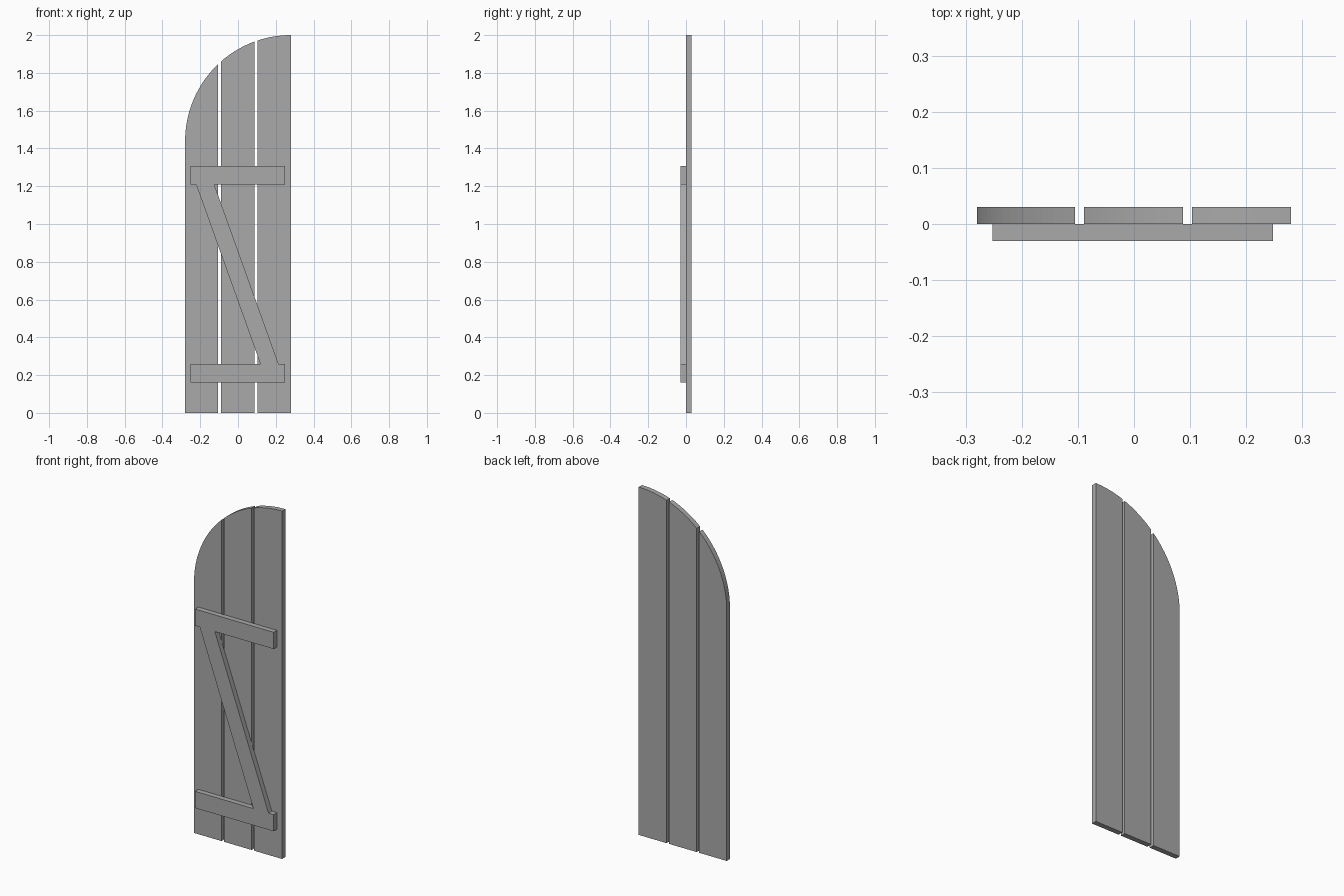
import bpy
import bmesh
import math

cube = bpy.data.objects.get("Cube")
if cube:
    bpy.data.objects.remove(cube, do_unlink=True)

GREY = (0.4, 0.4, 0.4, 1.0)
mat = bpy.data.materials.new("weathered grey")
mat.use_nodes = True
mat.diffuse_color = GREY
mat.node_tree.nodes["Principled BSDF"].inputs["Base Color"].default_value = GREY

HALF_WIDTH = 0.28
RADIUS = 2 * HALF_WIDTH
SPRING = 2.0 - RADIUS      # height where the arch begins
THICK = 0.03


def slab(name, outline, y_front):
    """Extrude an x/z outline backwards by the board thickness."""
    bm = bmesh.new()
    face = bm.faces.new([bm.verts.new((x, y_front, z)) for x, z in outline])
    grown = bmesh.ops.extrude_face_region(bm, geom=[face])
    moved = [v for v in grown["geom"] if isinstance(v, bmesh.types.BMVert)]
    bmesh.ops.translate(bm, verts=moved, vec=(0, THICK, 0))
    bmesh.ops.recalc_face_normals(bm, faces=bm.faces)
    mesh = bpy.data.meshes.new(name)
    bm.to_mesh(mesh)
    bm.free()
    mesh.materials.append(mat)
    obj = bpy.data.objects.new(name, mesh)
    bpy.context.collection.objects.link(obj)
    return obj


def arch_outline(x0, x1, steps=16):
    """Plank outline whose top follows the quarter-circle arch."""
    a0 = math.acos((HALF_WIDTH - x0) / RADIUS)
    a1 = math.acos((HALF_WIDTH - x1) / RADIUS)
    points = [(x0, 0), (x1, 0)]
    for i in range(steps + 1):
        a = a1 + (a0 - a1) * i / steps
        points.append((HALF_WIDTH - RADIUS * math.cos(a),
                       SPRING + RADIUS * math.sin(a)))
    return points


# Three vertical planks with narrow gaps
for name, x0, x1 in (("right_plank", -HALF_WIDTH, -0.105),
                     ("middle_plank", -0.089, 0.087),
                     ("left_plank", 0.103, HALF_WIDTH)):
    slab(name, arch_outline(x0, x1), 0)

# Two horizontal battens on the front
LEFT, RIGHT = -0.252, 0.248
for name, z0, z1 in (("lower_batten", 0.162, 0.258),
                     ("upper_batten", 1.21, 1.306)):
    slab(name, [(LEFT, z0), (RIGHT, z0), (RIGHT, z1), (LEFT, z1)], -THICK)

# Diagonal brace between the battens
slab("diagonal_brace", [(0.119, 0.258), (0.215, 0.258),
                        (-0.126, 1.21), (-0.222, 1.21)], -THICK)
